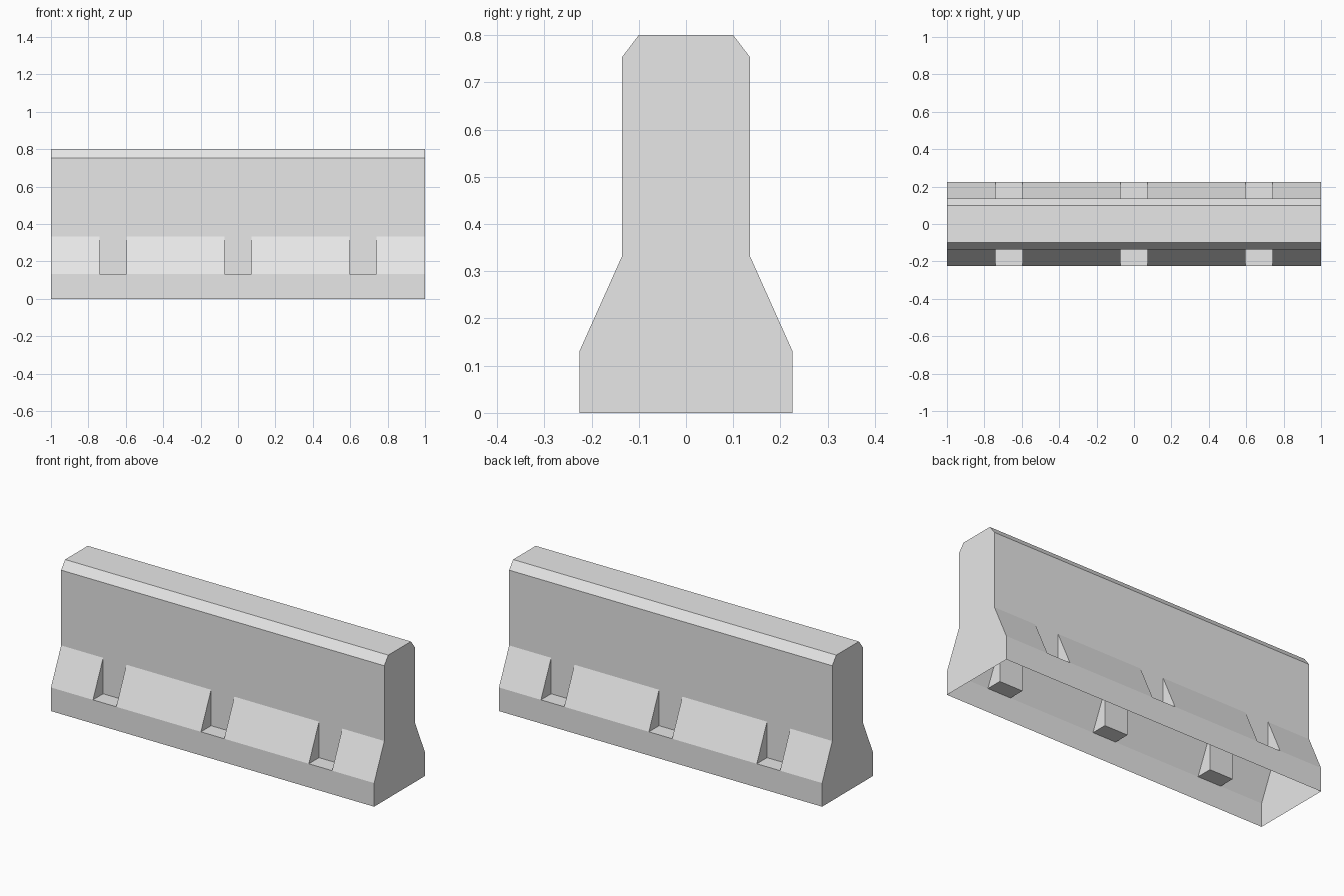
import bpy
import bmesh

cube = bpy.data.objects.get("Cube")
if cube:
    bpy.data.objects.remove(cube, do_unlink=True)

# Concrete colour
concrete = bpy.data.materials.new("concrete_grey")
concrete.use_nodes = True
grey = (0.8, 0.8, 0.8, 1.0)
concrete.diffuse_color = grey
concrete.node_tree.nodes["Principled BSDF"].inputs["Base Color"].default_value = grey

# Half profile (y, z) from the foot up to the bevelled top
FOOT, SHOULDER = (0.225, 0.132), (0.135, 0.333)
POCKET = (SHOULDER[0], FOOT[1])
LOWER = [(FOOT[0], 0), FOOT]
UPPER = [SHOULDER, (0.135, 0.754), (0.10, 0.80)]


def full_profile(half):
    """Mirror a half profile into an arch that is open at the ground."""
    return half + [(-y, z) for y, z in reversed(half)]


plain = full_profile(LOWER + UPPER)
notched = full_profile(LOWER + [POCKET] + UPPER)

HALF_LENGTH = 1.0
POCKET_CENTRES = (-0.668, 0, 0.668)
POCKET_HALF = 0.072

bm = bmesh.new()


def face(points):
    bm.faces.new([bm.verts.new(p) for p in points])


def strip(profile, x0, x1):
    """Sweep a profile along the length between two stations."""
    for (ya, za), (yb, zb) in zip(profile, profile[1:]):
        face([(x0, ya, za), (x1, ya, za), (x1, yb, zb), (x0, yb, zb)])


# Plain wall sections alternating with pocketed ones
start = -HALF_LENGTH
for centre in POCKET_CENTRES:
    left, right = centre - POCKET_HALF, centre + POCKET_HALF
    strip(plain, start, left)
    strip(notched, left, right)
    # Triangular cheeks of the front and back pockets
    for x in (left, right):
        for side in (-1, 1):
            face([(x, side * y, z) for y, z in (FOOT, POCKET, SHOULDER)])
    start = right
strip(plain, start, HALF_LENGTH)

# End walls
for x in (-HALF_LENGTH, HALF_LENGTH):
    face([(x, y, z) for y, z in plain])

# Weld, orient outward and merge flat regions; the underside stays open
bmesh.ops.remove_doubles(bm, verts=bm.verts, dist=0.0001)
bmesh.ops.recalc_face_normals(bm, faces=bm.faces)
top = max(bm.faces, key=lambda f: f.calc_center_median().z)
if top.normal.z < 0:
    bmesh.ops.reverse_faces(bm, faces=bm.faces)
bmesh.ops.dissolve_limit(bm, angle_limit=0.01, verts=bm.verts, edges=bm.edges)

mesh = bpy.data.meshes.new("road_barrier")
bm.to_mesh(mesh)
bm.free()
mesh.materials.append(concrete)
barrier = bpy.data.objects.new("road_barrier", mesh)
bpy.context.collection.objects.link(barrier)
